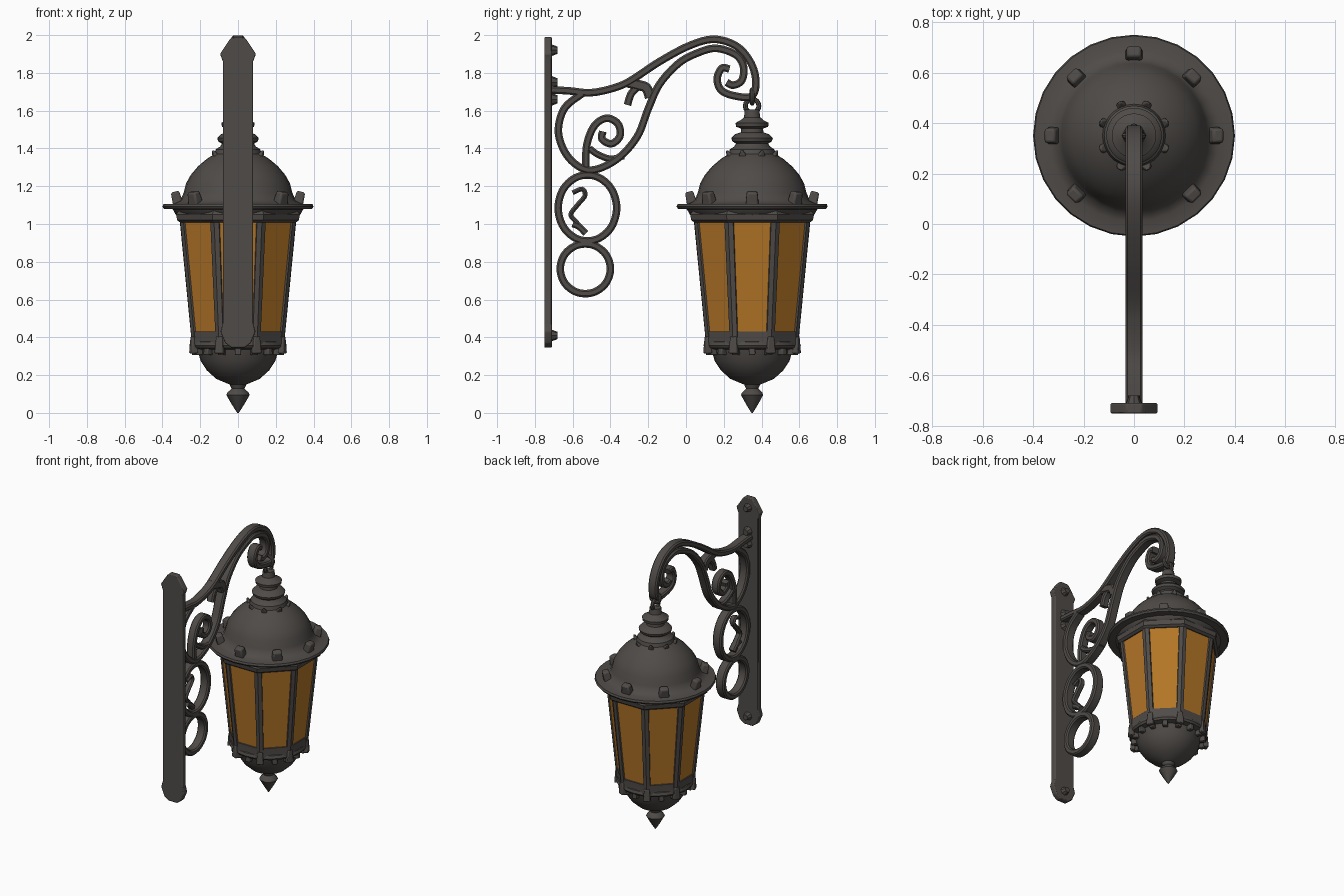
import bpy, bmesh, math
from mathutils import Vector, Matrix

if "Cube" in bpy.data.objects:
    bpy.data.objects.remove(bpy.data.objects["Cube"])

CY = 0.35  # lantern axis in y


def mat(name, col):
    m = bpy.data.materials.new(name)
    m.diffuse_color = (*col, 1)
    m.use_nodes = True
    m.node_tree.nodes["Principled BSDF"].inputs["Base Color"].default_value = m.diffuse_color
    return m


IRON = mat("dark_iron", (0.078, 0.070, 0.064))
AMBER = mat("amber_glass", (0.45, 0.18, 0.02))


def finish(name, bm, material=IRON, angle=40, bevel=0):
    bmesh.ops.recalc_face_normals(bm, faces=bm.faces)
    me = bpy.data.meshes.new(name)
    bm.to_mesh(me)
    bm.free()
    ob = bpy.data.objects.new(name, me)
    bpy.context.collection.objects.link(ob)
    me.materials.append(material)
    if bevel:
        b = ob.modifiers.new("bevel", 'BEVEL')
        b.width, b.segments = bevel, 2
    bpy.ops.object.select_all(action='DESELECT')
    ob.select_set(True)
    bpy.context.view_layer.objects.active = ob
    bpy.ops.object.shade_smooth_by_angle(angle=math.radians(angle))
    return ob


def bridge(bm, rings, closed=False):
    """Skin a list of vertex rings."""
    n = len(rings[0])
    pairs = list(zip(rings, rings[1:])) + ([(rings[-1], rings[0])] if closed else [])
    for a, b in pairs:
        for i in range(n):
            j = (i + 1) % n
            bm.faces.new((a[i], a[j], b[j], b[i]))
    if not closed:
        bm.faces.new(rings[0])
        bm.faces.new(rings[-1])


def lathe(name, prof, n=28, turn=0.0, material=IRON, angle=40):
    """Revolve (radius, z) pairs about the lantern axis."""
    bm = bmesh.new()
    rings = []
    for r, z in prof:
        rings.append([bm.verts.new((r * math.cos(turn + 2 * math.pi * i / n),
                                    CY + r * math.sin(turn + 2 * math.pi * i / n), z)) for i in range(n)])
    bridge(bm, rings)
    return finish(name, bm, material, angle)


def smooth_path(pts, closed, k=6):
    """Catmull-Rom through (y, z) points."""
    P = [Vector(p) for p in pts]
    n = len(P)
    get = (lambda i: P[i % n]) if closed else (lambda i: P[max(0, min(n - 1, i))])
    out = []
    for i in range(n if closed else n - 1):
        a, b, c, d = get(i - 1), get(i), get(i + 1), get(i + 2)
        for s in range(k):
            t = s / k
            out.append(0.5 * (2 * b + (c - a) * t + (2 * a - 5 * b + 4 * c - d) * t * t
                              + (3 * b - a - 3 * c + d) * t ** 3))
    return out if closed else out + [P[-1]]


def strap(name, pts, half=0.034, thick=0.04, closed=False):
    """Flat iron bar following a path in the y-z plane."""
    path = smooth_path(pts, closed)
    n, h, c = len(path), thick / 2, 0.009
    sec = [(half, h - c), (half - c, h), (c - half, h), (-half, h - c),
           (-half, c - h), (c - half, -h), (half - c, -h), (half, c - h)]
    bm = bmesh.new()
    rings = []
    for i, p in enumerate(path):
        q0 = path[(i - 1) % n] if closed else path[max(i - 1, 0)]
        q1 = path[(i + 1) % n] if closed else path[min(i + 1, n - 1)]
        t = (q1 - q0).normalized()
        nrm = Vector((-t.y, t.x))
        rings.append([bm.verts.new((x, p.x + nrm.x * o, p.y + nrm.y * o)) for x, o in sec])
    bridge(bm, rings, closed)
    return finish(name, bm)


def studs(name, angles, r, z, size, tilt=0.0, taper=0.65):
    """Tapered square studs placed round the lantern."""
    bm = bmesh.new()
    for a in angles:
        a = math.radians(a)
        m = (Matrix.Translation((r * math.cos(a), CY + r * math.sin(a), z)) @ Matrix.Rotation(a, 4, 'Z')
             @ Matrix.Rotation(tilt, 4, 'Y') @ Matrix.Diagonal((*size, 1)))
        vs = bmesh.ops.create_cube(bm, size=1)['verts']
        for v in vs:
            if v.co.z > 0:
                v.co.x *= taper
                v.co.y *= taper
            v.co = m @ v.co
    return finish(name, bm, bevel=min(size) * 0.18)


# wall plate with flared, pointed ends
bm = bmesh.new()
half = [(0.035, 0.345), (0.068, 0.37), (0.093, 0.43), (0.080, 0.475),
        (0.080, 1.86), (0.095, 1.90), (0.045, 1.975), (0.03, 1.99)]
outline = half + [(-x, z) for x, z in reversed(half)]
bridge(bm, [[bm.verts.new((x, y, z)) for x, z in outline] for y in (-0.75, -0.71)])
finish("wall_plate", bm, bevel=0.006)

# bolt heads and arm collars on the plate
bm = bmesh.new()
for z, r in ((1.92, 0.032), (0.41, 0.032), (1.75, 0.035), (1.66, 0.035)):
    bmesh.ops.create_cone(bm, cap_ends=True, segments=8, radius1=r, radius2=r * 0.6, depth=0.035,
                          matrix=Matrix.Translation((0, -0.697, z)) @ Matrix.Rotation(-math.pi / 2, 4, 'X'))
finish("plate_bolts", bm)

# scrolling bracket
strap("upper_arm", [(-0.72, 1.71), (-0.62, 1.705), (-0.51, 1.695), (-0.40, 1.715), (-0.30, 1.755), (-0.14, 1.86),
                    (0.02, 1.945), (0.15, 1.978), (0.27, 1.94), (0.345, 1.85), (0.37, 1.75), (0.345, 1.675),
                    (0.25, 1.68), (0.185, 1.71), (0.165, 1.77), (0.19, 1.825), (0.23, 1.82)])
strap("lower_arm", [(0.215, 1.75), (0.25, 1.735), (0.295, 1.76), (0.305, 1.83), (0.265, 1.895), (0.16, 1.93),
                    (0.06, 1.905), (-0.04, 1.85), (-0.14, 1.74), (-0.20, 1.61), (-0.26, 1.46), (-0.37, 1.34),
                    (-0.51, 1.285), (-0.62, 1.35), (-0.675, 1.48), (-0.645, 1.61), (-0.55, 1.69)])
strap("inner_scroll", [(-0.53, 1.30), (-0.525, 1.42), (-0.485, 1.52), (-0.42, 1.56), (-0.36, 1.53), (-0.35, 1.465),
                       (-0.395, 1.425), (-0.445, 1.45), (-0.44, 1.49)], half=0.03)
strap("scroll_leaf", [(-0.51, 1.40), (-0.47, 1.37), (-0.40, 1.345), (-0.33, 1.36)], half=0.028, thick=0.035)
strap("circle_scroll", [(-0.60, 1.165), (-0.55, 1.185), (-0.535, 1.15), (-0.575, 1.10), (-0.61, 1.05),
                        (-0.58, 1.01), (-0.54, 0.965)], half=0.022, thick=0.025)
strap("arm_leaf", [(-0.31, 1.75), (-0.25, 1.735), (-0.21, 1.72), (-0.19, 1.67)], half=0.03, thick=0.055)
strap("arm_leaf_tip", [(-0.25, 1.73), (-0.29, 1.69), (-0.31, 1.63)], half=0.026, thick=0.04)
strap("circle_leaf", [(-0.60, 1.0), (-0.565, 0.985), (-0.53, 0.95)], half=0.025, thick=0.035)
for nm, y, z, ry, rz in (("large_ring", -0.522, 1.085, 0.155, 0.175), ("small_ring", -0.533, 0.763, 0.133, 0.132)):
    strap(nm, [(y + ry * math.cos(i * math.pi / 5), z + rz * math.sin(i * math.pi / 5)) for i in range(10)],
          closed=True)

# hanging links
for nm, z, turn in (("hanger_link_upper", 1.675, 0), ("hanger_link_lower", 1.625, math.pi / 2)):
    bpy.ops.mesh.primitive_torus_add(major_segments=16, minor_segments=8, major_radius=0.036, minor_radius=0.013,
                                     location=(0, CY, z), rotation=(math.pi / 2, 0, turn))
    ob = bpy.context.object
    ob.name = nm
    ob.data.materials.append(IRON)
    bpy.ops.object.shade_smooth_by_angle(angle=math.radians(40))

# roof: brim, dome and stacked neck
lathe("roof", [(0.30, 1.035), (0.33, 1.05), (0.345, 1.078), (0.392, 1.08), (0.40, 1.092), (0.395, 1.105),
               (0.34, 1.107), (0.305, 1.125), (0.288, 1.165), (0.275, 1.215), (0.25, 1.26), (0.212, 1.305),
               (0.165, 1.345), (0.125, 1.37), (0.118, 1.395), (0.095, 1.41), (0.085, 1.425), (0.105, 1.438),
               (0.11, 1.455), (0.09, 1.475), (0.06, 1.485), (0.058, 1.505), (0.085, 1.515), (0.088, 1.535),
               (0.06, 1.55), (0.043, 1.565), (0.038, 1.605)])
studs("brim_studs", [45 * i for i in range(8)], 0.325, 1.135, (0.055, 0.07, 0.075), 0.25, 0.8)
studs("dome_points", [22.5 + 45 * i for i in range(8)], 0.135, 1.372, (0.03, 0.045, 0.04), 0.5, 0.3)

# octagonal lantern body: glass, end frames and corner posts
T = math.pi / 8
K = 1 / math.cos(T)
lathe("glass_panes", [(0.238 * K, 0.40), (0.301 * K, 1.03)], 8, T, AMBER, 20)
lathe("upper_frame", [(0.306 * K, 1.008), (0.322 * K, 1.02), (0.328 * K, 1.05), (0.31 * K, 1.075)], 8, T, angle=20)
lathe("lower_frame", [(0.245 * K, 0.36), (0.245 * K, 0.39), (0.247 * K, 0.43), (0.235 * K, 0.434)], 8, T, angle=20)
bm = bmesh.new()
for i in range(8):
    rot = Matrix.Rotation(T + i * math.pi / 4, 3, 'Z')
    rings = []
    for r, w, z in ((0.263, 0.022, 0.40), (0.33, 0.025, 1.04)):
        rings.append([bm.verts.new(rot @ Vector((x, y, z)) + Vector((0, CY, 0)))
                      for x, y in ((r - 0.035, -w), (r - 0.004, -w), (r + 0.004, 0), (r - 0.004, w), (r - 0.035, w))])
    bridge(bm, rings)
finish("corner_posts", bm, angle=20)

# base: rim, bowl and pointed finial
lathe("base_bowl", [(0.03, 0.145), (0.055, 0.155), (0.115, 0.18), (0.165, 0.225), (0.198, 0.275), (0.215, 0.335),
                    (0.25, 0.343), (0.258, 0.356), (0.252, 0.375), (0.235, 0.385)])
lathe("finial", [(0.004, 0.0), (0.03, 0.04), (0.062, 0.095), (0.056, 0.108), (0.034, 0.128), (0.042, 0.145),
                 (0.05, 0.165)], 10)
studs("rim_studs", [22.5 * i for i in range(16)], 0.225, 0.326, (0.04, 0.035, 0.04), 0, 0.9)
studs("rim_clips", [22.5 + 45 * i for i in range(8)], 0.255, 0.36, (0.035, 0.05, 0.09), 0, 0.7)
